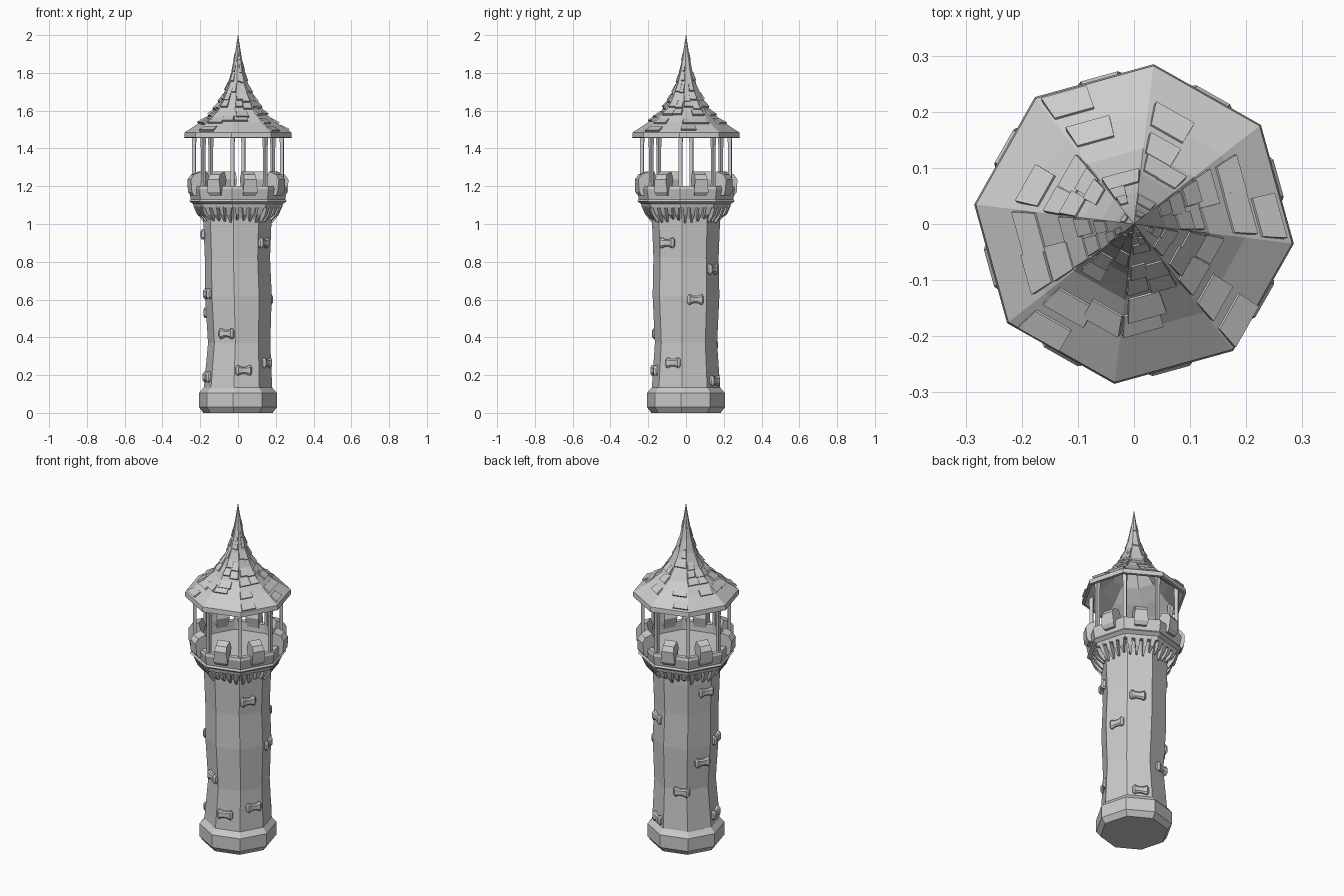
import bpy, bmesh, random
from math import sin, cos, radians, pi
from mathutils import Vector

if "Cube" in bpy.data.objects:
    bpy.data.objects.remove(bpy.data.objects["Cube"])

random.seed(4)
SIDES = 8
CORNER = -7.0            # angle of the first octagon corner, degrees
FACE = CORNER + 22.5     # angle of the first flat side
COS = cos(pi / SIDES)    # corner radius -> flat-side distance


def finish(bm, name):
    bmesh.ops.recalc_face_normals(bm, faces=bm.faces)
    me = bpy.data.meshes.new(name)
    bm.to_mesh(me)
    bm.free()
    ob = bpy.data.objects.new(name, me)
    bpy.context.collection.objects.link(ob)
    return ob


def polar(r, deg, z, u=0.0):
    """Point r out along an angle, u sideways, at height z."""
    a = radians(deg)
    return Vector((r * cos(a) - u * sin(a), r * sin(a) + u * cos(a), z))


def lathe(name, profile, closed=False):
    """Octagonal solid from (radius, z, x shift) rows."""
    bm = bmesh.new()
    rings = []
    for row in profile:
        r, z = row[:2]
        dx = row[2] if len(row) > 2 else 0
        rings.append([bm.verts.new(polar(r, CORNER + 360 / SIDES * k, z) + Vector((dx, 0, 0)))
                      for k in range(SIDES)])
    pairs = list(zip(rings, rings[1:]))
    if closed:
        pairs.append((rings[-1], rings[0]))
    for a, b in pairs:
        for k in range(SIDES):
            n = (k + 1) % SIDES
            bm.faces.new((a[k], a[n], b[n], b[k]))
    if not closed:
        bm.faces.new(rings[0])
        bm.faces.new(rings[-1])
    return finish(bm, name)


def loft(bm, sections):
    """Skin matching point loops and cap both ends."""
    loops = [[bm.verts.new(p) for p in s] for s in sections]
    n = len(loops[0])
    for a, b in zip(loops, loops[1:]):
        for i in range(n):
            bm.faces.new((a[i], a[(i + 1) % n], b[(i + 1) % n], b[i]))
    bm.faces.new(loops[0])
    bm.faces.new(loops[-1])


# Base and slightly crooked shaft
lathe("base", [(.185, 0), (.208, .03), (.208, .105), (.182, .135)])
SHAFT = [(.183, .12, 0), (.166, .37, .006), (.178, .62, .002),
         (.174, .82, -.003), (.181, 1.0, -.003), (.181, 1.03, -.002), (.21, 1.095, 0)]
lathe("shaft", SHAFT)

# Gallery floor and parapet wall
lathe("gallery_floor", [(.235, 1.085), (.24, 1.11), (.24, 1.15)])
lathe("parapet", [(.238, 1.105), (.26, 1.12), (.252, 1.13), (.262, 1.185),
                  (.257, 1.2), (.228, 1.2), (.224, 1.13)], closed=True)

# Corbels under the gallery, four per side
bm = bmesh.new()
for k in range(SIDES):
    ang = FACE + 45 * k
    for j in range(4):
        t = (j - 1.5) / 4
        low = .139 * t
        top = .178 * t
        w = random.uniform(.009, .013)
        z0 = random.uniform(1.0, 1.03)
        secs = []
        for s, wl in ((-1, .004), (1, .004)):
            secs.append([polar(.155, ang, z0, low + s * wl),
                         polar(.176, ang, z0 + .005, low + s * wl),
                         polar(.205, ang, 1.05, (low + top) / 2 + s * w),
                         polar(.221, ang, 1.092, top + s * w * 1.3),
                         polar(.155, ang, 1.092, low + s * w)])
        loft(bm, secs)
finish(bm, "corbels")

# Merlons, one astride each side of the parapet
bm = bmesh.new()
for k in range(SIDES):
    ang = FACE + 45 * k
    d = random.uniform(-.012, .012)
    prof = [(.215, 1.15, .032), (.252, 1.15, .032), (.266, 1.17, .040), (.270, 1.235, .034),
            (.252, 1.262, .030), (.210, 1.278, .034), (.196, 1.235, .038)]
    loft(bm, [[polar(r, ang, z, s * w + d) for r, z, w in prof] for s in (-1, 1)])
finish(bm, "merlons")

# Thin posts at the corners
bm = bmesh.new()
for k in range(SIDES):
    ang = CORNER + 45 * k
    secs = []
    for z, h in ((1.13, .012), (1.22, .009), (1.4, .009), (1.49, .012)):
        secs.append([polar(.234 + a * h, ang, z, b * h)
                     for a, b in ((-1, -1), (1, -1), (1, 1), (-1, 1))])
    loft(bm, secs)
finish(bm, "posts")

# Hollow flared roof
ROOF = [(.284, 1.485), (.200, 1.54), (.136, 1.595), (.092, 1.66),
        (.058, 1.73), (.034, 1.81), (.018, 1.89), (.001, 2.0)]
INNER = [(.001, 1.74), (.06, 1.68), (.12, 1.585), (.19, 1.52), (.25, 1.475), (.272, 1.455), (.287, 1.457)]
lathe("roof", INNER + ROOF)


def roof_radius(z):
    for (r0, z0), (r1, z1) in zip(ROOF, ROOF[1:]):
        if z <= z1:
            return r0 + (r1 - r0) * (z - z0) / (z1 - z0)
    return 0


# Scattered roof tiles, rows getting smaller towards the tip
bm = bmesh.new()
rows = [(1.495, .025, .3), (1.535, .028, .6), (1.57, .032, .65), (1.61, .036, .7),
        (1.65, .038, .6), (1.70, .042, .6), (1.75, .042, .5), (1.80, .045, .5), (1.86, .04, .4)]
for z, dz, chance in rows:
    for k in range(SIDES):
        ang = FACE + 45 * k
        for side in (-1, 1):
            if random.random() > chance:
                continue
            z0 = z + random.uniform(-.008, .008)
            r0, r1 = roof_radius(z0) * COS, roof_radius(z0 + dz) * COS
            half = r0 * .41
            w = min(half * random.uniform(.4, .55), .042)
            c = side * (half - w) * random.uniform(.7, 1)
            q = r1 / r0
            lift = .003 + .010 * min(1, r0 / .1)
            secs = []
            for s in (-1, 1):
                lo, hi = c + s * w, (c + s * w) * q
                secs.append([polar(r0 - .004, ang, z0 - .003, lo),
                             polar(r0 + lift * .6, ang, z0 + lift * .7, lo),
                             polar(r1 + .002, ang, z0 + dz + .004, hi),
                             polar(r1 - .005, ang, z0 + dz - .003, hi)])
            loft(bm, secs)
finish(bm, "roof_tiles")


# Raised pinched stones on the shaft: (side index, height, sideways)
def shaft_radius(z):
    for a, b in zip(SHAFT, SHAFT[1:]):
        if z <= b[1]:
            return a[0] + (b[0] - a[0]) * (z - a[1]) / (b[1] - a[1])


STONES = [(6, .225, -.015), (5, .42, .02), (7, .9, -.02), (7, .265, .015), (0, .6, .005), (1, .76, -.01),
          (1, .17, .005), (2, .36, .03), (3, .53, .02), (3, .945, .04), (4, .63, .01), (4, .19, .0)]
bm = bmesh.new()
for side, z, u in STONES:
    ang = FACE + 45 * side
    r = shaft_radius(z) * COS
    secs = []
    for du, h, out in ((-.044, .017, .010), (-.034, .028, .020), (-.012, .019, .016),
                       (.012, .019, .016), (.034, .028, .020), (.044, .017, .010)):
        secs.append([polar(r - .01, ang, z - h, u + du), polar(r + out * .6, ang, z - h, u + du),
                     polar(r + out, ang, z - h * .6, u + du), polar(r + out, ang, z + h * .6, u + du),
                     polar(r + out * .6, ang, z + h, u + du), polar(r - .01, ang, z + h, u + du)])
    loft(bm, secs)
finish(bm, "shaft_stones")
